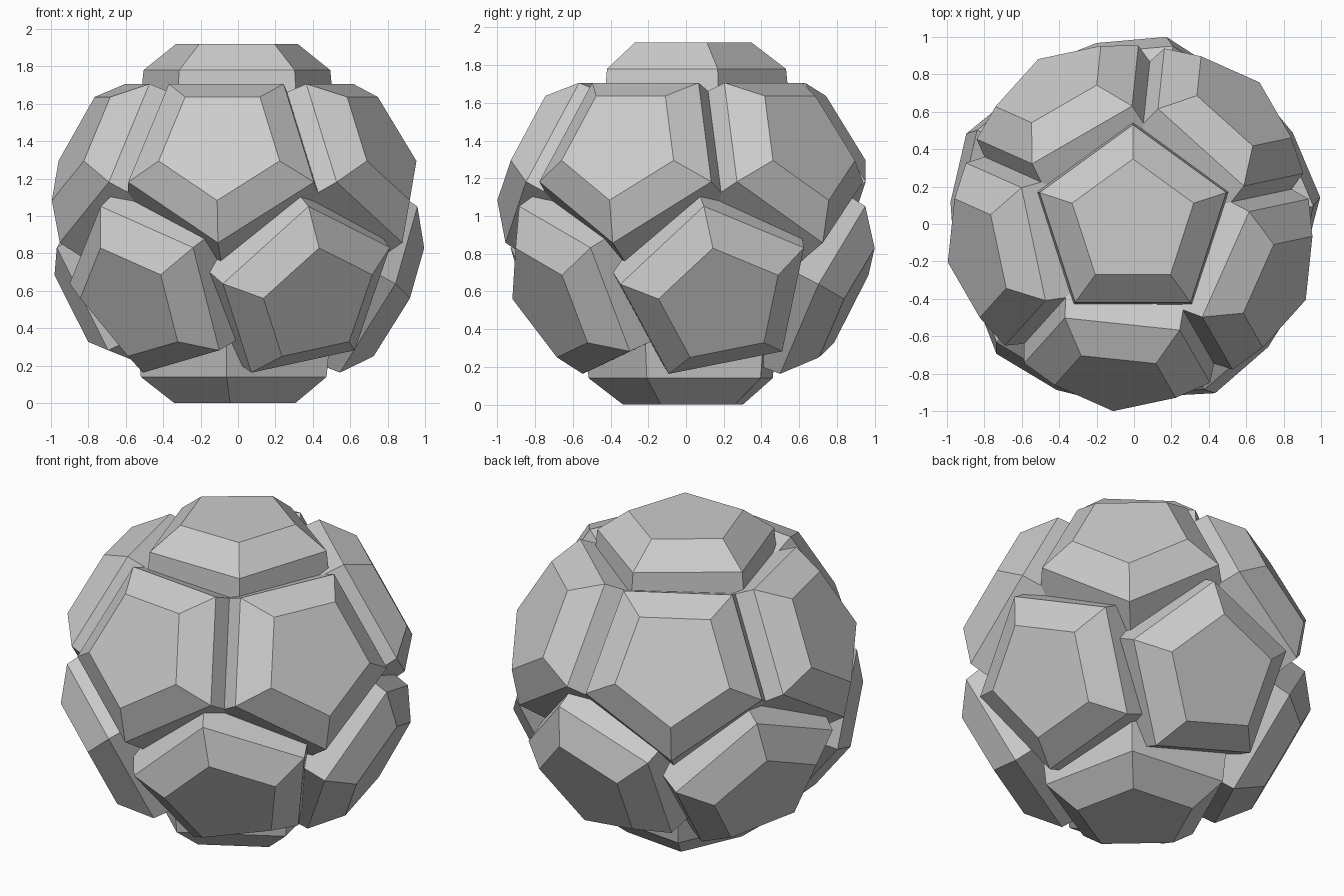
import bpy
from math import radians, cos, sin, pi, atan
from mathutils import Matrix, Vector

if "Cube" in bpy.data.objects:
    bpy.data.objects.remove(bpy.data.objects["Cube"])

# plate profile: (distance from ball centre, pentagon circumradius)
PROFILE = [(0.60, 0.547), (0.82, 0.525), (0.96, 0.342)]
TILT = atan(2)          # angle between neighbouring dodecahedron faces
CENTRE_Z = 0.96


def plate(name, azimuth, polar, phase):
    """Bevelled pentagonal plate facing outward; phase spins it about its own axis."""
    rot = Matrix.Rotation(radians(azimuth), 4, 'Z') @ Matrix.Rotation(polar, 4, 'Y')
    verts = []
    for dist, radius in PROFILE:
        for i in range(5):
            a = radians(phase + 72 * i)
            verts.append(rot @ Vector((radius * cos(a), radius * sin(a), dist)))
    faces = [tuple(range(4, -1, -1)), tuple(range(10, 15))]
    for r in (0, 5):
        for i in range(5):
            j = (i + 1) % 5
            faces.append((r + i, r + j, r + 5 + j, r + 5 + i))
    mesh = bpy.data.meshes.new(name)
    mesh.from_pydata(verts, [], faces)
    obj = bpy.data.objects.new(name, mesh)
    bpy.context.collection.objects.link(obj)
    return obj


# pole plates
plates = [plate("top_plate", 0, 0, 90),
          plate("bottom_plate", -96, pi, 180)]

# upper ring points down, lower ring is twisted about its own normals
for k in range(5):
    plates.append(plate(f"upper_plate_{k + 1}", -96 + 72 * k, TILT, 0))
    plates.append(plate(f"lower_plate_{k + 1}", -60 + 72 * k, pi - TILT, 180 + 12.5))

# centre on the origin and stand on the ground
pts = [v.co for o in plates for v in o.data.vertices]
cx = (min(p.x for p in pts) + max(p.x for p in pts)) / 2
cy = (min(p.y for p in pts) + max(p.y for p in pts)) / 2
for o in plates:
    o.data.transform(Matrix.Translation((-cx, -cy, CENTRE_Z)))
